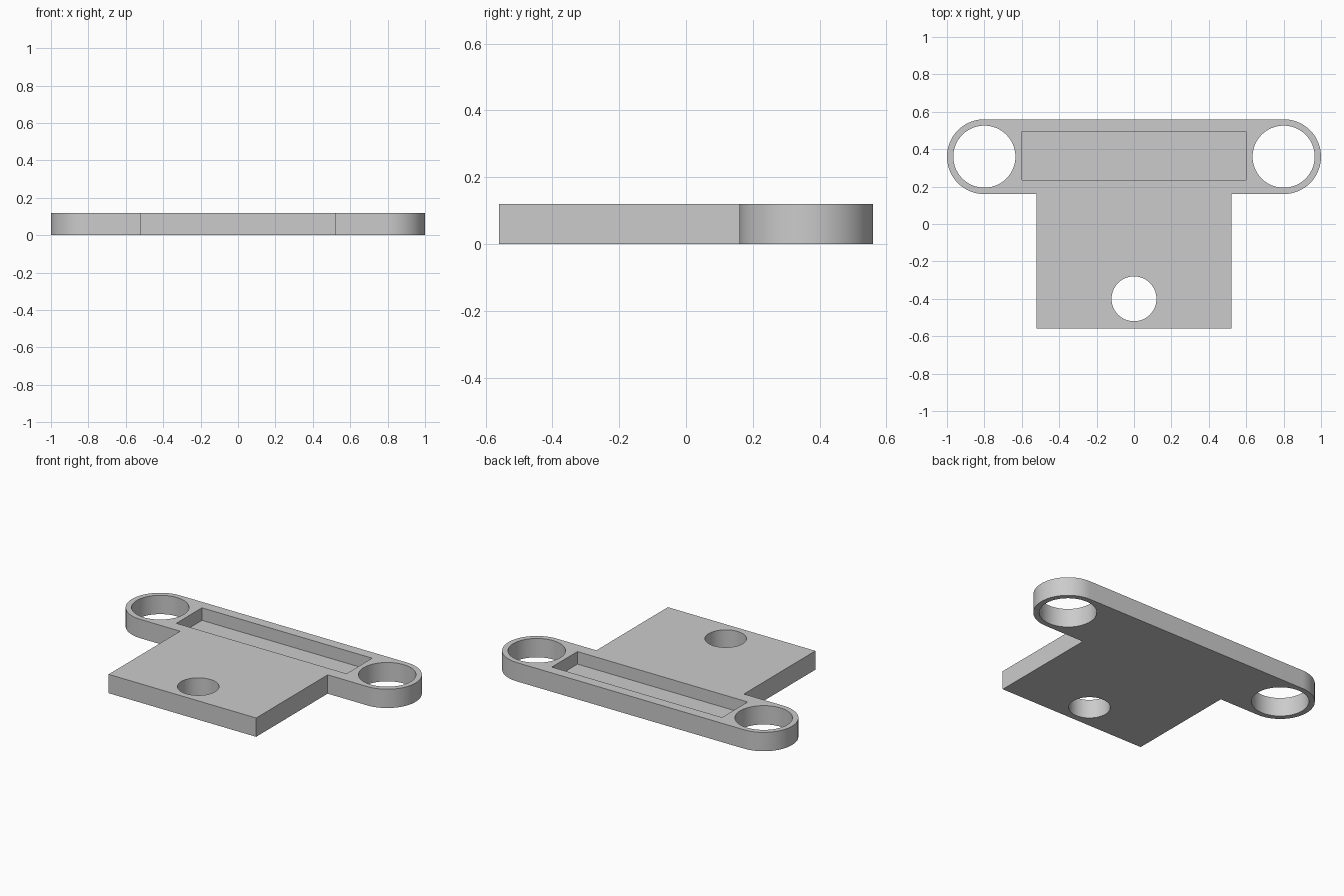
import bpy, bmesh
from math import sin, cos, pi, radians

cube = bpy.data.objects.get("Cube")
if cube:
    bpy.data.objects.remove(cube, do_unlink=True)

THICK = 0.12
BAR_Y, EYE_X, EYE_R = 0.36, 0.8, 0.2
TAB_X, TAB_FRONT = 0.52, -0.56

grey = bpy.data.materials.new("plain grey")
grey.use_nodes = True
colour = (0.6, 0.6, 0.6, 1)
grey.diffuse_color = colour
grey.node_tree.nodes["Principled BSDF"].inputs["Base Color"].default_value = colour


def arc(cx, cy, r, start, end, steps):
    angles = [start + (end - start) * i / steps for i in range(steps + 1)]
    return [(cx + r * cos(a), cy + r * sin(a)) for a in angles]


def prism(name, outline, z0, z1):
    """Extrude a counter-clockwise outline from z0 up to z1."""
    bm = bmesh.new()
    base = bm.faces.new([bm.verts.new((x, y, z0)) for x, y in outline])
    top = bmesh.ops.extrude_face_region(bm, geom=[base])["geom"]
    bmesh.ops.translate(bm, vec=(0, 0, z1 - z0),
                        verts=[v for v in top if isinstance(v, bmesh.types.BMVert)])
    bmesh.ops.recalc_face_normals(bm, faces=bm.faces)
    mesh = bpy.data.meshes.new(name)
    bm.to_mesh(mesh)
    bm.free()
    mesh.materials.append(grey)
    obj = bpy.data.objects.new(name, mesh)
    bpy.context.collection.objects.link(obj)
    return obj


def cut(target, name, outline, z0):
    cutter = prism(name, outline, z0, THICK + 0.1)
    cutter.hide_render = True
    mod = target.modifiers.new(name, "BOOLEAN")
    mod.operation, mod.solver, mod.object = "DIFFERENCE", "EXACT", cutter
    bpy.context.view_layer.objects.active = target
    bpy.ops.object.modifier_apply(modifier=name)
    bpy.data.objects.remove(cutter, do_unlink=True)


def circle(cx, cy, r):
    return arc(cx, cy, r, 0, 2 * pi, 72)[:-1]


# T-shaped plate: rounded crossbar with a square tab towards the front
neck = BAR_Y - EYE_R
outline = [(-TAB_X, neck), (-TAB_X, TAB_FRONT), (TAB_X, TAB_FRONT), (TAB_X, neck)]
outline += arc(EYE_X, BAR_Y, EYE_R, -pi / 2, pi / 2, 36)
outline += arc(-EYE_X, BAR_Y, EYE_R, pi / 2, 3 * pi / 2, 36)
plate = prism("mounting_plate", outline, 0, THICK)

# Through holes in the two eyes and in the tab
for side, x in (("left", EYE_X), ("right", -EYE_X)):
    cut(plate, side + "_eye_hole", circle(x, BAR_Y, 0.166), -0.1)
cut(plate, "tab_hole", circle(0, -0.4, 0.12), -0.1)

# Shallow rectangular pocket in the crossbar
cut(plate, "pocket", [(-0.6, 0.236), (0.6, 0.236), (0.6, 0.494), (-0.6, 0.494)], 0.04)

# Smooth round walls, crisp rims
bpy.ops.object.select_all(action="DESELECT")
plate.select_set(True)
bpy.context.view_layer.objects.active = plate
bpy.ops.object.shade_smooth_by_angle(angle=radians(30))
